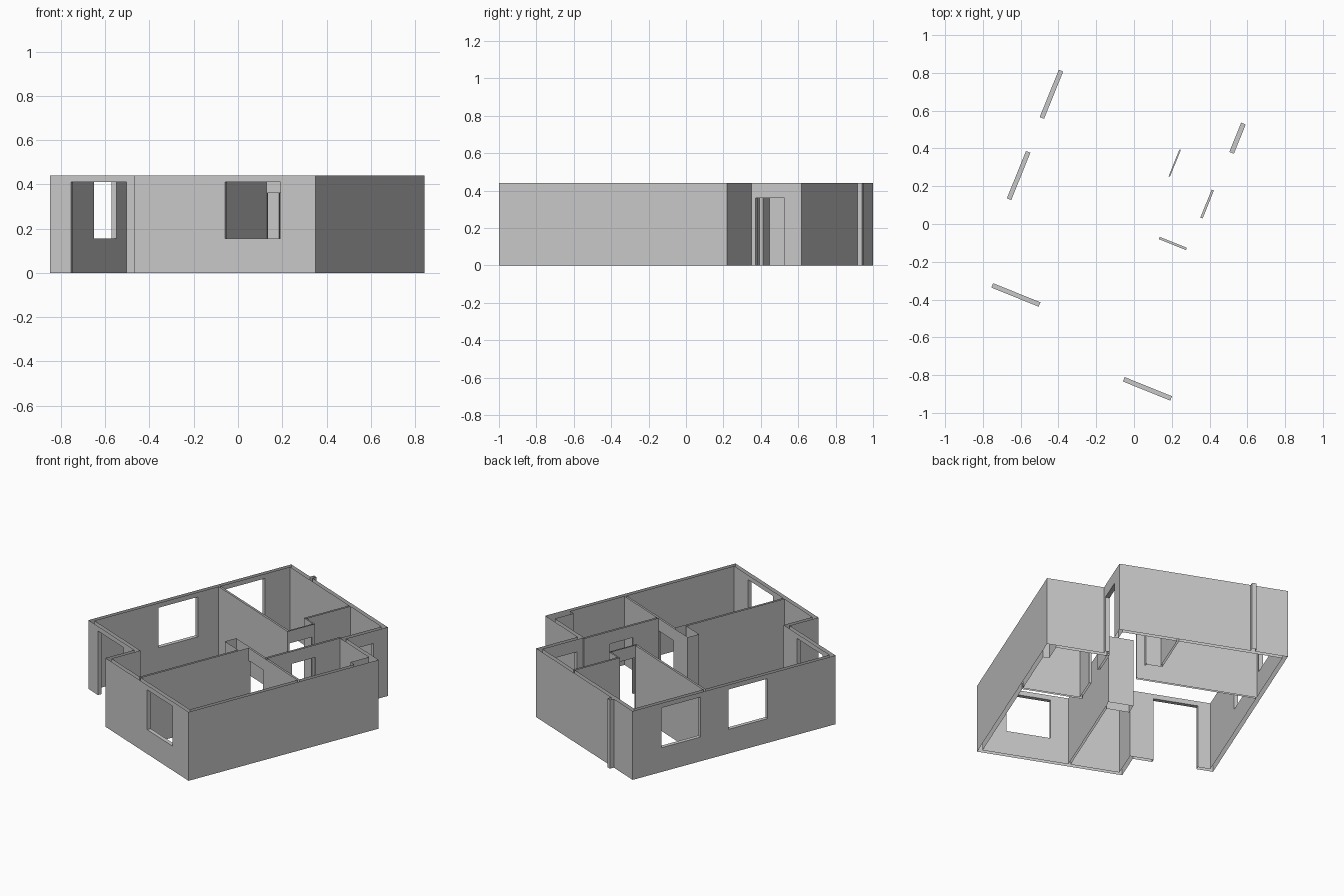
import bpy, bmesh, math
from mathutils import Vector

if "Cube" in bpy.data.objects:
    bpy.data.objects.remove(bpy.data.objects["Cube"], do_unlink=True)

HEIGHT = 0.44
TURN = math.radians(-22)

grey = bpy.data.materials.new("plaster grey")
grey.use_nodes = True
grey.diffuse_color = (0.58, 0.58, 0.58, 1)
grey.node_tree.nodes["Principled BSDF"].inputs["Base Color"].default_value = (0.58, 0.58, 0.58, 1)

# Openings: axis the wall runs along (0 or 1), wall position, start, end, sill, head
OPENINGS = {
    "bedroom_window": (1, -0.662, 0.338, 0.608, 0.155, 0.41),
    "living_window": (1, -0.662, -0.126, 0.144, 0.155, 0.41),
    "front_window": (0, -0.782, 0.258, 0.528, 0.155, 0.41),
    "terrace_door": (0, -0.582, -0.574, -0.304, 0, 0.41),
    "entrance_door": (1, 0.338, 0.543, 0.71, 0, 0.36),
    "bedroom_door": (1, 0.079, 0.303, 0.457, 0, 0.36),
    "bathroom_door": (1, 0.32, 0.163, 0.323, 0, 0.36),
    "study_door": (0, -0.018, 0.152, 0.307, 0, 0.36),
}
sides = {name: [] for name in OPENINGS}


def finish(name, bm):
    bmesh.ops.remove_doubles(bm, verts=bm.verts, dist=0.0001)
    mesh = bpy.data.meshes.new(name)
    bm.to_mesh(mesh)
    bm.free()
    mesh.materials.append(grey)
    obj = bpy.data.objects.new(name, mesh)
    obj.rotation_euler.z = TURN
    bpy.context.collection.objects.link(obj)


def quad(bm, *points):
    return bm.faces.new([bm.verts.new(p) for p in points])


def wall_sheet(bm, a, b):
    """One upright wall surface from a to b, split around its openings."""
    axis = 0 if abs(a[0] - b[0]) > abs(a[1] - b[1]) else 1
    lo, hi = sorted((a[axis], b[axis]))
    place = a[1 - axis]
    forward = b[axis] > a[axis]

    def panel(s, e, z0, z1):
        if e - s < 0.001 or z1 - z0 < 0.001:
            return
        if not forward:
            s, e = e, s
        at = lambda t, z: (t, place, z) if axis == 0 else (place, t, z)
        quad(bm, at(s, z0), at(e, z0), at(e, z1), at(s, z1))

    cursor = lo
    for name, (ax, pos, s, e, z0, z1) in sorted(OPENINGS.items(), key=lambda i: i[1][2]):
        if ax == axis and abs(pos - place) < 0.02 and s > lo and e < hi:
            sides[name].append(place)
            panel(cursor, s, 0, HEIGHT)
            panel(s, e, 0, z0)
            panel(s, e, z1, HEIGHT)
            cursor = e
    panel(cursor, hi, 0, HEIGHT)


def contour(name, points):
    bm = bmesh.new()
    for a, b in zip(points, points[1:] + points[:1]):
        wall_sheet(bm, a, b)
    finish(name, bm)


# Outside face of the house, with the slim pilaster on the back wall
outer = [(-0.675, -0.595), (-0.186, -0.595), (-0.186, -0.795), (0.698, -0.795),
         (0.698, 0.519), (0.351, 0.519), (0.351, 0.807), (-0.449, 0.807),
         (-0.449, 0.834), (-0.475, 0.834), (-0.475, 0.807), (-0.675, 0.807)]
contour("outer_walls", outer)

# Inside faces, one contour per room, turned to face into the room
rooms = {
    "living_room_and_hall_walls": [
        (-0.65, -0.57), (-0.161, -0.57), (-0.161, -0.77), (0.137, -0.77),
        (0.137, -0.09), (0, -0.09), (0, -0.012), (0.313, -0.012),
        (0.313, 0.5), (0.325, 0.5), (0.325, 0.782), (-0.008, 0.782),
        (-0.008, 0.478), (0.083, 0.478), (0.083, 0.289), (-0.65, 0.289)],
    "study_walls": [(0.15, -0.77), (0.673, -0.77), (0.673, -0.025), (0.15, -0.025)],
    "bathroom_walls": [(0.326, -0.012), (0.673, -0.012), (0.673, 0.365),
                       (0.635, 0.365), (0.635, 0.494), (0.326, 0.494)],
    "bedroom_walls": [(-0.65, 0.302), (0.075, 0.302), (0.075, 0.47),
                      (-0.02, 0.47), (-0.02, 0.782), (-0.65, 0.782)],
}
for name, points in rooms.items():
    contour(name, points[::-1])

# Jambs, heads and sills joining both faces of each wall
for name, (axis, pos, s, e, z0, z1) in OPENINGS.items():
    p, q = min(sides[name]), max(sides[name])
    at = lambda t, w, z: (t, w, z) if axis == 0 else (w, t, z)
    bm = bmesh.new()
    for t in (s, e):
        quad(bm, at(t, p, z0), at(t, q, z0), at(t, q, z1), at(t, p, z1))
    for z in ([z0, z1] if z0 > 0 else [z1]):
        quad(bm, at(s, p, z), at(e, p, z), at(e, q, z), at(s, q, z))
    centre = Vector(at((s + e) / 2, (p + q) / 2, (z0 + z1) / 2))
    bm.normal_update()
    for face in bm.faces:
        if face.normal.dot(centre - face.calc_center_median()) < 0:
            face.normal_flip()
    finish(name + "_reveal", bm)
